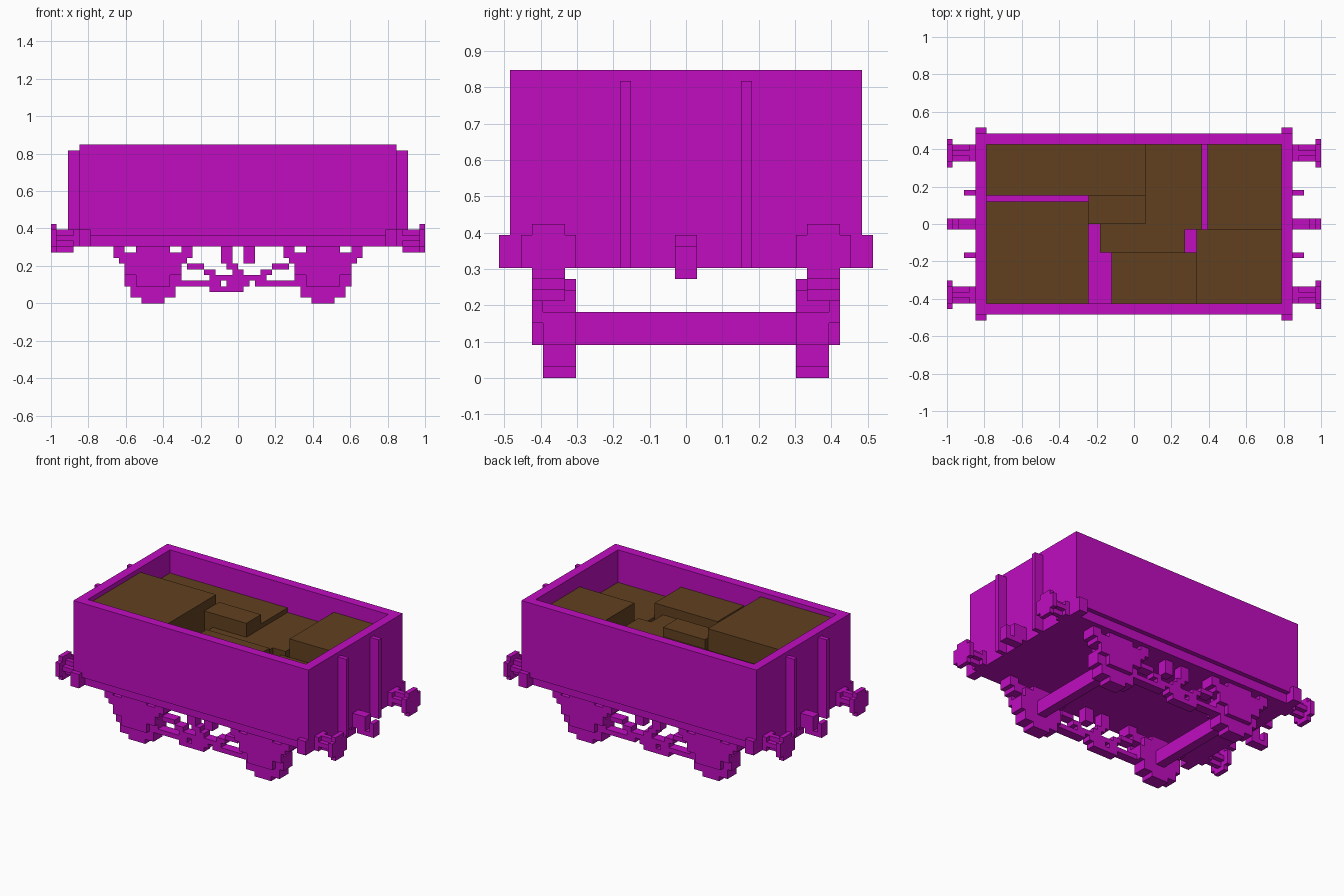
import bpy
import bmesh
from mathutils import Vector

if "Cube" in bpy.data.objects:
    bpy.data.objects.remove(bpy.data.objects["Cube"], do_unlink=True)

U = 1 / 33  # block unit


def material(name, rgb):
    m = bpy.data.materials.new(name)
    m.use_nodes = True
    m.diffuse_color = (*rgb, 1)
    m.node_tree.nodes["Principled BSDF"].inputs["Base Color"].default_value = (*rgb, 1)
    return m


MAGENTA = material("magenta paint", (0.53, 0.004, 0.53))
BROWN = material("brown crate", (0.12, 0.051, 0.0144))


def finish(name, bm, mat):
    bmesh.ops.recalc_face_normals(bm, faces=bm.faces)
    bmesh.ops.scale(bm, vec=(U, U, U), verts=bm.verts)
    me = bpy.data.meshes.new(name)
    bm.to_mesh(me)
    bm.free()
    me.materials.append(mat)
    ob = bpy.data.objects.new(name, me)
    bpy.context.collection.objects.link(ob)
    return ob


def add_box(bm, x0, x1, y0, y1, z0, z1):
    verts = bmesh.ops.create_cube(bm, size=1)["verts"]
    for v in verts:
        v.co = Vector((x1 if v.co.x > 0 else x0, y1 if v.co.y > 0 else y0, z1 if v.co.z > 0 else z0))


def boxes(name, items, mat=MAGENTA, sx=1, sy=1):
    """Joined boxes in block units, flipped by sx and sy."""
    bm = bmesh.new()
    for x0, x1, y0, y1, z0, z1 in items:
        xs, ys = sorted((x0 * sx, x1 * sx)), sorted((y0 * sy, y1 * sy))
        add_box(bm, *xs, *ys, z0, z1)
    return finish(name, bm, mat)


def prism(name, points, z0, z1, mat):
    """Upright block from a plan outline."""
    bm = bmesh.new()
    face = bm.faces.new([bm.verts.new((x, y, z0)) for x, y in points])
    top = bmesh.ops.extrude_face_region(bm, geom=[face], use_keep_orig=True)["geom"]
    bmesh.ops.translate(bm, vec=(0, 0, z1 - z0), verts=[g for g in top if isinstance(g, bmesh.types.BMVert)])
    return finish(name, bm, mat)


# Open wagon body: floor, walls, recessed sole bars
boxes("wagon_body", [
    (-28, 28, -16, -14, 12, 28), (-28, 28, 14, 16, 12, 28),
    (-28, -26, -14, 14, 12, 28), (26, 28, -14, 14, 12, 28),
    (-26, 26, -14, 14, 11.5, 12.0),
])
boxes("underframe", [(-26, 26, -15, 15, 10, 12), (-28, -26, -16, 16, 10, 12), (26, 28, -16, 16, 10, 12)])

# Crates of differing height
CRATES = {
    "crate_tall": (-26, -8, -14, 4, 27),
    "crate_long": (-26, 2, 5, 14, 23),
    "crate_small": (-8, 2, 0, 5, 25),
    "crate_end_back": (13, 26, -1, 14, 25),
    "crate_end_front": (11, 26, -14, -1, 21),
    "crate_front": (-4, 11, -14, -5, 24),
}
for name, (x0, x1, y0, y1, top) in CRATES.items():
    boxes(name, [(x0, x1, y0, y1, 12, top)], BROWN)
prism("crate_stepped",
      [(-6, -5), (9, -5), (9, -1), (12, -1), (12, 14), (2, 14), (2, 0), (-6, 0)], 12, 22, BROWN)

for sx, end in ((1, "left"), (-1, "right")):
    # Coupling hook and hanging link
    boxes(f"coupling_{end}", [(28, 31, -1, 1, 10, 13), (29, 33, -1, 1, 9, 10), (32, 33, -1, 1, 10, 12)], sx=sx)
    # Axle
    boxes(f"axle_{end}", [(14, 16, -10, 10, 3, 6)], sx=sx)

    for sy, side in ((-1, "front"), (1, "back")):
        tag = f"{end}_{side}"
        boxes(f"end_stanchion_{tag}", [(28, 30, 5, 6, 10, 27)], sx=sx, sy=sy)
        boxes(f"corner_bracket_{tag}", [(26, 28, 15, 17, 10, 13)], sx=sx, sy=sy)

        # Buffer: square base, cross-shaped shank, rounded head
        boxes(f"buffer_{tag}", [
            (28, 29, 11, 14, 10, 13),
            (29, 32, 11, 14, 11, 12), (29, 32, 12, 13, 10, 13),
            (32, 33, 10, 15, 10, 13), (32, 33, 11, 14, 9, 14),
        ], sx=sx, sy=sy)

        # Wheel as stacked rows of half-width
        rows = [2, 4, 4, 5, 5, 5, 4, 4, 2]
        boxes(f"wheel_{tag}", [(15 - w, 15 + w, 10, 13, z, z + 1) for z, w in enumerate(rows)], sx=sx, sy=sy)

        # Axle guard with axle box
        boxes(f"axle_guard_{tag}", [
            (12, 18, 13, 14, 3, 10), (10, 12, 13, 14, 5, 8), (18, 20, 13, 14, 5, 8),
        ], sx=sx, sy=sy)

        # Leaf spring with hangers
        boxes(f"leaf_spring_{tag}", [
            (9, 21, 11, 14, 7, 8), (8, 22, 11, 14, 8, 9),
            (8, 10, 11, 14, 9, 10), (20, 22, 11, 14, 9, 10),
        ], sx=sx, sy=sy)

        # Brake hanger, stepped brake lever and lower rod
        boxes(f"brake_hanger_{tag}", [(1, 3, 11, 13, 7, 10)], sx=sx, sy=sy)
        boxes(f"brake_lever_{tag}", [
            (6, 9, 11, 13, 6, 7), (4, 6, 11, 13, 5, 6), (2, 5, 11, 13, 4, 5),
        ], sx=sx, sy=sy)
        boxes(f"brake_rod_{tag}", [(3, 10, 11, 13, 3, 4)], sx=sx, sy=sy)

# Brake pivot and safety loop joining both halves
for sy, side in ((-1, "front"), (1, "back")):
    boxes(f"brake_pivot_{side}", [
        (-2, 2, 11, 13, 3, 5), (-1, 1, 11, 13, 5, 6), (-2, 0, 11, 13, 6, 7), (-5, 1, 11, 13, 2, 3),
    ], sy=sy)
